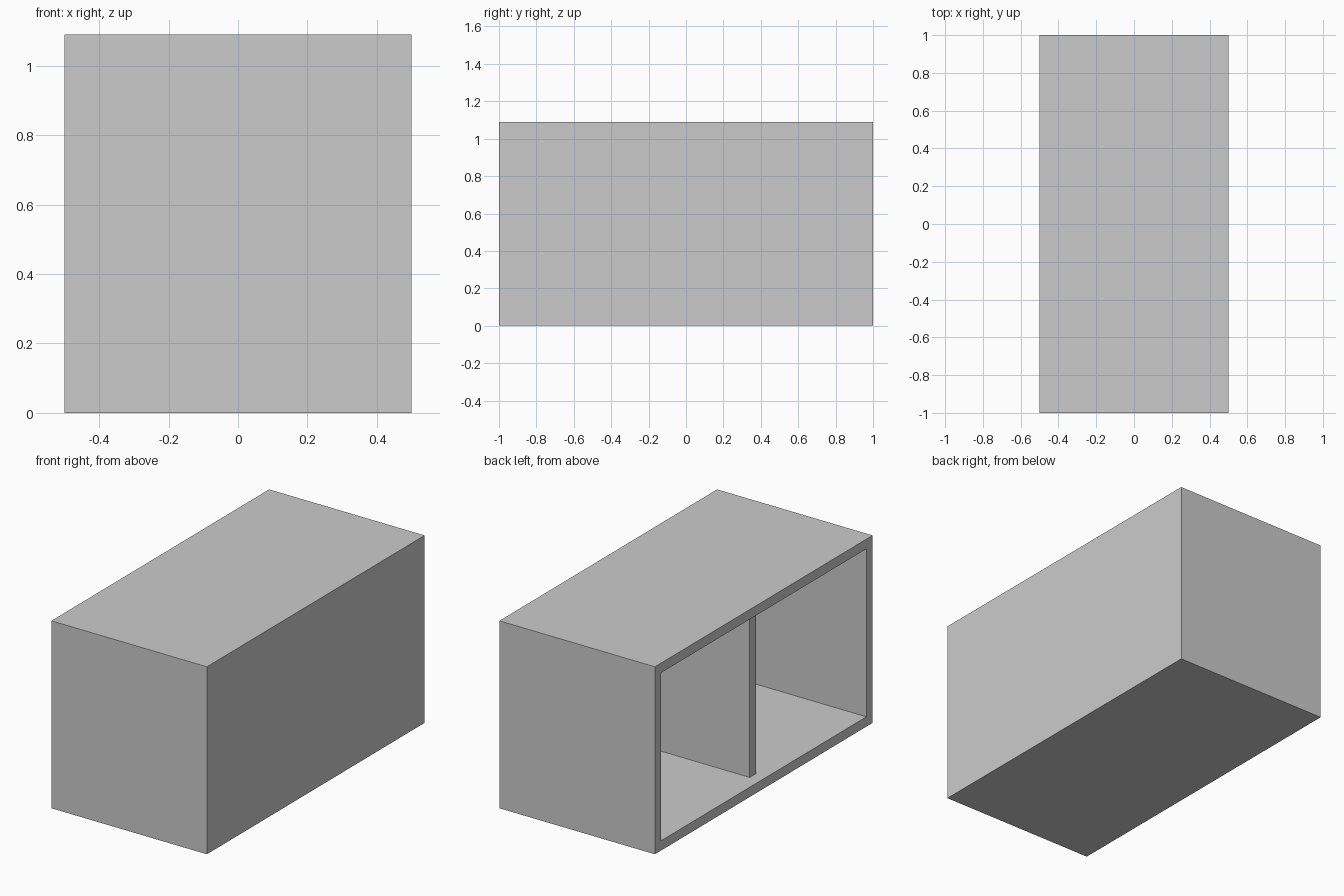
import bpy, bmesh
from mathutils import Vector

if "Cube" in bpy.data.objects:
    bpy.data.objects.remove(bpy.data.objects["Cube"])

W, D, H, T = 1.0, 2.0, 1.09, 0.057   # width, length, height, board thickness


def add_box(name, lo, hi):
    """Axis-aligned box between two corners."""
    lo, hi = Vector(lo), Vector(hi)
    bm = bmesh.new()
    bmesh.ops.create_cube(bm, size=1)
    bmesh.ops.scale(bm, vec=hi - lo, verts=bm.verts)
    bmesh.ops.translate(bm, vec=(lo + hi) / 2, verts=bm.verts)
    mesh = bpy.data.meshes.new(name)
    bm.to_mesh(mesh)
    bm.free()
    obj = bpy.data.objects.new(name, mesh)
    bpy.context.collection.objects.link(obj)
    return obj


# Cabinet shell: a box hollowed out through its -x face
shell = add_box("cabinet_shell", (-W / 2, -D / 2, 0), (W / 2, D / 2, H))
bm = bmesh.new()
bm.from_mesh(shell.data)
bm.normal_update()
mouth = next(f for f in bm.faces if f.normal.x < -0.9)
bmesh.ops.inset_region(bm, faces=[mouth], thickness=T, use_even_offset=True)
pushed = bmesh.ops.extrude_discrete_faces(bm, faces=[mouth])["faces"][0]
bmesh.ops.translate(bm, vec=(W - T, 0, 0), verts=pushed.verts)
bmesh.ops.recalc_face_normals(bm, faces=bm.faces)
bm.to_mesh(shell.data)
bm.free()

# Upright divider, set back from the opening
add_box("divider", (-W / 2 + 0.07, -T / 2, T), (W / 2 - T, T / 2, H - T))
